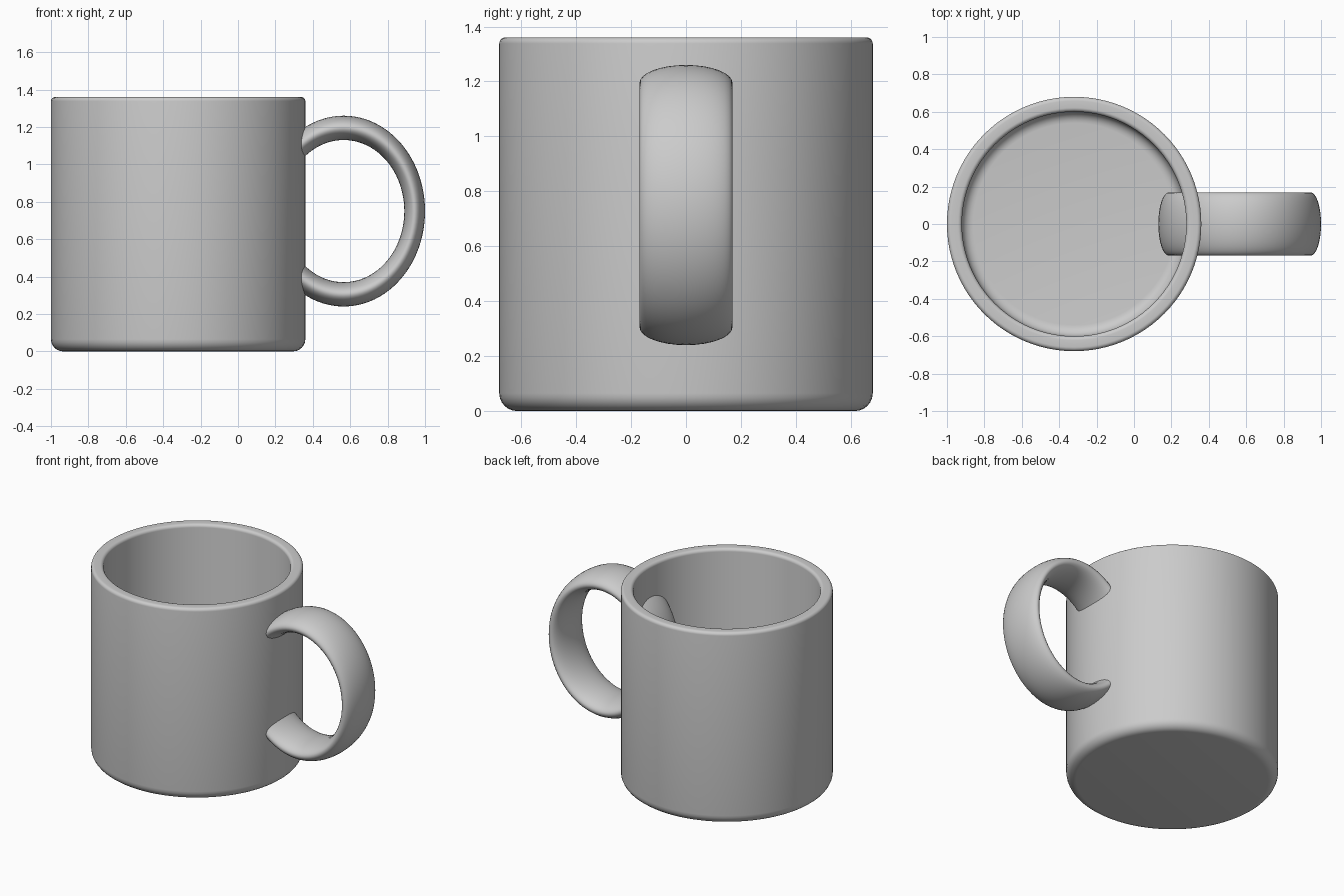
import bpy
import math
from math import cos, sin, pi

cube = bpy.data.objects.get("Cube")
if cube:
    bpy.data.objects.remove(cube, do_unlink=True)

# Plain grey glaze
GREY = (0.6, 0.6, 0.6, 1)
glaze = bpy.data.materials.new("grey_glaze")
glaze.use_nodes = True
glaze.diffuse_color = GREY
glaze.node_tree.nodes["Principled BSDF"].inputs["Base Color"].default_value = GREY


def rounded(cr, cz, radius, start, end, steps=6):
    """Points (r, z) of a rounded profile corner, angles in degrees."""
    angles = [math.radians(start + (end - start) * i / steps) for i in range(steps + 1)]
    return [(cr + radius * cos(a), cz + radius * sin(a)) for a in angles]


def lathe(name, profile, segments=96):
    """Spin a profile whose first and last points lie on the axis."""
    inner = profile[1:-1]
    verts = [(r * cos(2 * pi * s / segments), r * sin(2 * pi * s / segments), z)
             for r, z in inner for s in range(segments)]
    faces = []
    for i in range(len(inner) - 1):
        for s in range(segments):
            t = (s + 1) % segments
            a, b = i * segments, (i + 1) * segments
            faces.append((a + s, a + t, b + t, b + s))
    # Flat discs close the underside and the inside floor
    faces.append(tuple(reversed(range(segments))))
    faces.append(tuple(range((len(inner) - 1) * segments, len(inner) * segments)))
    mesh = bpy.data.meshes.new(name)
    mesh.from_pydata(verts, [], faces)
    obj = bpy.data.objects.new(name, mesh)
    bpy.context.collection.objects.link(obj)
    return obj


def finish(obj):
    obj.data.materials.append(glaze)
    bpy.ops.object.select_all(action='DESELECT')
    obj.select_set(True)
    bpy.context.view_layer.objects.active = obj
    bpy.ops.object.shade_smooth_by_angle(angle=math.radians(35))


# Hollow cup: rounded foot, rounded lip, filleted floor
OUTER, INNER, HEIGHT, FLOOR = 0.68, 0.6, 1.36, 0.08
FOOT, LIP, FILLET = 0.065, 0.022, 0.06
profile = ([(0, 0)]
           + rounded(OUTER - FOOT, FOOT, FOOT, -90, 0)
           + rounded(OUTER - LIP, HEIGHT - LIP, LIP, 0, 90)
           + rounded(INNER + LIP, HEIGHT - LIP, LIP, 90, 180)
           + rounded(INNER - FILLET, FLOOR + FILLET, FILLET, 0, -90)
           + [(0, FLOOR)])
cup = lathe("cup_body", profile)
cup.location = (-0.32, 0, 0)
finish(cup)

# Broad ring handle: a stretched torus passing through the wall
bpy.ops.mesh.primitive_torus_add(major_segments=96, minor_segments=32,
                                 major_radius=0.445, minor_radius=0.065,
                                 location=(0.565, 0, 0.75), rotation=(pi / 2, 0, 0))
handle = bpy.context.object
handle.name = "handle"
handle.scale = (0.853, 1, 2.6)
finish(handle)
